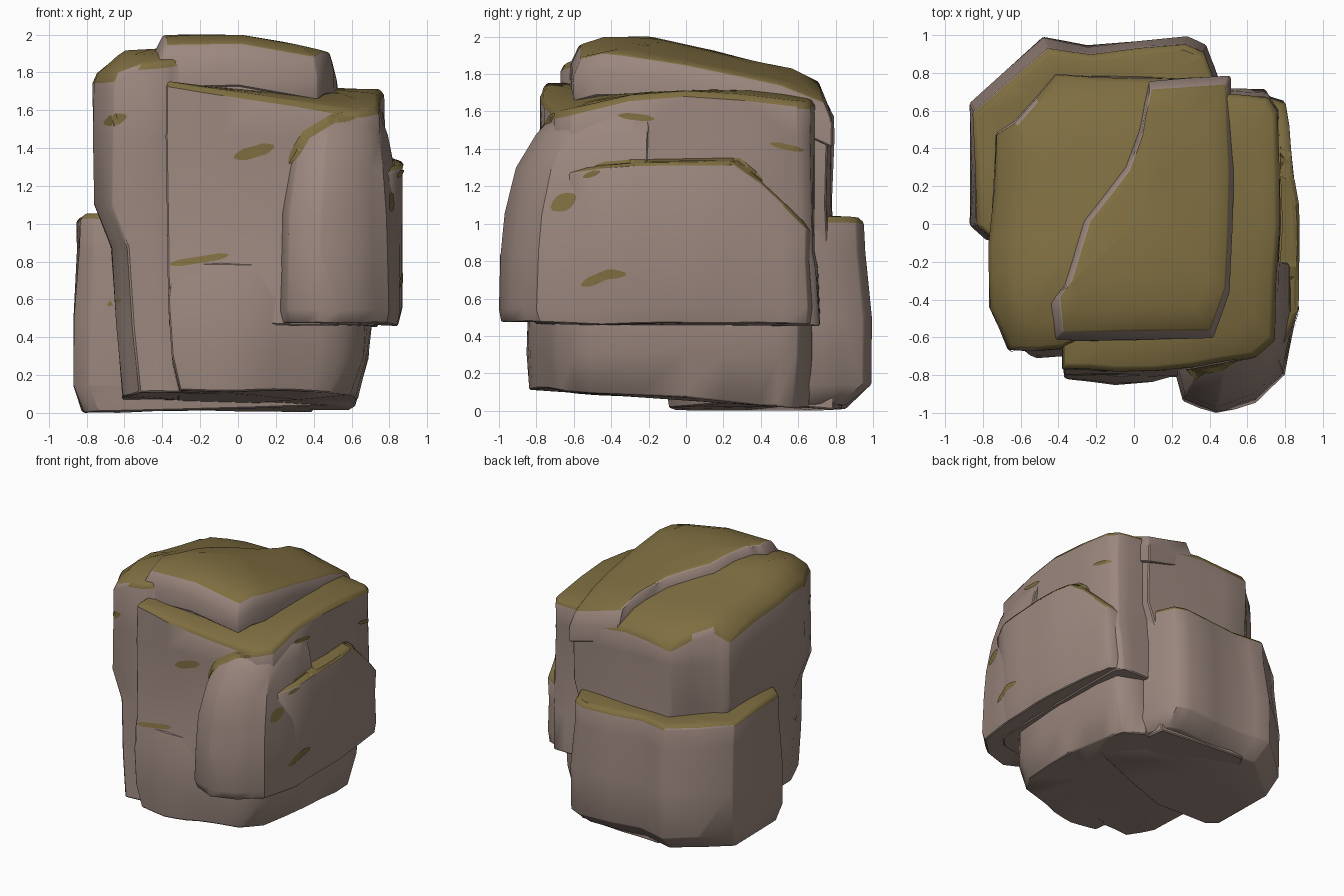
import bpy, bmesh, math
from mathutils import Vector, noise
from mathutils.bvhtree import BVHTree

if "Cube" in bpy.data.objects:
    bpy.data.objects.remove(bpy.data.objects["Cube"])


def material(name, rgb):
    m = bpy.data.materials.new(name)
    m.diffuse_color = (*rgb, 1)
    m.use_nodes = True
    m.node_tree.nodes["Principled BSDF"].inputs["Base Color"].default_value = m.diffuse_color
    return m


STONE = material("warm_grey_stone", (0.33, 0.245, 0.21))
MOSS = material("olive_moss", (0.21, 0.155, 0.052))
trees = []


def add_object(name, bm, mats):
    me = bpy.data.meshes.new(name)
    bm.to_mesh(me)
    for m in mats:
        me.materials.append(m)
    ob = bpy.data.objects.new(name, me)
    bpy.context.collection.objects.link(ob)


def chunk(name, outline, levels, top, bottom, centre=(0, 0), cap=0.97,
          lip=0.03, moss_slope=0.5, rough=0.02, bare_left=False):
    """Rock mass: an outline scaled per level (z, sx, sy), with a shaped top cap."""
    pts = []
    for i, a in enumerate(outline):
        b = outline[(i + 1) % len(outline)]
        pts += [a, ((a[0] + b[0]) / 2, (a[1] + b[1]) / 2)]
    bm = bmesh.new()

    def vert(x, y, z):
        p = Vector((x, y, z))
        p += noise.noise_vector(p * 2.3) * rough
        p = Vector((max(-.87, min(.87, p.x)), max(-1, min(1, p.y)), max(0, min(2, p.z))))
        return bm.verts.new(p)

    def ring(sx, sy, zf):
        out = []
        for x, y in pts:
            px = centre[0] + (x - centre[0]) * sx
            py = centre[1] + (y - centre[1]) * sy
            out.append(vert(px, py, zf(px, py)))
        return out

    rings = []
    for i, (z, sx, sy) in enumerate(levels):
        rings.append(ring(sx, sy, bottom if i == 0 else (lambda x, y, z=z: z)))
    sx, sy = levels[-1][1:]
    if lip:
        rings.append(ring(sx, sy, lambda x, y: top(x, y) - lip))
    cx = sum(p[0] for p in pts) / len(pts)
    cy = sum(p[1] for p in pts) / len(pts)
    for s in (1, 0.8, 0.55, 0.3):
        row = []
        for x, y in pts:
            px = centre[0] + (x - centre[0]) * sx * cap
            py = centre[1] + (y - centre[1]) * sy * cap
            px, py = cx + (px - cx) * s, cy + (py - cy) * s
            row.append(vert(px, py, top(px, py)))
        rings.append(row)
    n = len(pts)
    for lo, hi in zip(rings, rings[1:]):
        for i in range(n):
            j = (i + 1) % n
            bm.faces.new((lo[i], lo[j], hi[j], hi[i]))
    for r, zf in ((rings[0], bottom), (rings[-1], top)):
        c = vert(cx, cy, zf(cx, cy))
        for i in range(n):
            bm.faces.new((r[i], r[(i + 1) % n], c))
    bmesh.ops.recalc_face_normals(bm, faces=bm.faces)
    # worn edges
    hard = [e for e in bm.edges if e.calc_face_angle(0) > math.radians(38)]
    bmesh.ops.bevel(bm, geom=hard, offset=0.008, segments=1, affect='EDGES',
                    clamp_overlap=True)
    bm.normal_update()
    # moss on upward faces and on the lip just under the top
    for f in bm.faces:
        c, nz = f.calc_center_median(), f.normal.z
        near_top = 0 < lip < 0.09 and c.z > top(c.x, c.y) - lip - 0.005
        mossy = nz > moss_slope or (near_top and nz > -0.3)
        if bare_left and f.normal.x < -0.15 and nz < 0.93:
            mossy = False
        f.material_index = int(mossy)
        f.smooth = True
    for e in bm.edges:
        e.smooth = e.calc_face_angle(0) < math.radians(35)
    trees.append(BVHTree.FromBMesh(bm))
    add_object(name, bm, (STONE, MOSS))
    bm.free()


def patch(name, path, width, view, mat):
    """Thin painted strip projected onto the rock from the front or right."""
    to3d, d = {
        'front': (lambda a, b: Vector((a, -3, b)), Vector((0, 1, 0))),
        'right': (lambda a, b: Vector((3, a, b)), Vector((-1, 0, 0)))}[view]

    def hit(q):
        o = to3d(q.x, q.y)
        hits = [h for h in (t.ray_cast(o, d) for t in trees) if h[0] is not None]
        if not hits:
            return None
        h = min(hits, key=lambda k: k[3])
        return h[0] - d * 0.007

    path = [Vector(p) for p in path]
    pts = []
    for a, b in zip(path, path[1:]):
        k = max(2, int((b - a).length / 0.025))
        pts += [a.lerp(b, i / k) for i in range(k)]
    pts.append(path[-1])
    bm = bmesh.new()
    rows = []
    for i, p in enumerate(pts):
        t = pts[min(i + 1, len(pts) - 1)] - pts[max(i - 1, 0)]
        side = Vector((-t.y, t.x)).normalized()
        edge = min(i, len(pts) - 1 - i) + 0.5
        w = width * min(1, edge / 2) / 2
        rows.append([hit(p + side * w * s) for s in (-1, 0, 1)])
    for r, q in zip(rows, rows[1:]):
        for k in (0, 1):
            quad = [r[k], r[k + 1], q[k + 1], q[k]]
            if None in quad or max((u - v).length for u in quad for v in quad) > 0.1:
                continue
            f = bm.faces.new([bm.verts.new(v) for v in quad])
            f.normal_update()
            if f.normal.dot(d) > 0:
                f.normal_flip()
    bmesh.ops.remove_doubles(bm, verts=bm.verts, dist=0.0005)
    add_object(name, bm, (mat,))
    bm.free()


def underside(x, y):
    return 0.06 - 0.07 * y


def crown(x, y):
    return (2.0 - .22 * max(0, y + .2) - .35 * max(0, -y - .45)
            - .25 * max(0, x - .1) - .3 * max(0, y - .6))


def shoulder(x, y):
    return (crown(x, y) - .07 - .1 * max(0, -.4 - x) - .8 * max(0, -.6 - x)
            - .5 * max(0, y - .55) * max(0, .1 - x))


# Tall core with the lower mossy shoulder and the left front column
chunk("core_column",
      [(-.71, .48), (-.62, .54), (-.41, .79), (0, .78), (.48, .75), (.5, .3), (.48, -.35),
       (.41, -.57), (-.3, -.62), (-.38, -.66), (-.65, -.67), (-.75, -.45), (-.75, -.1)],
      [(0, .82, 1.06), (.45, .85, 1.04), (.88, .89, 1.01), (1.1, 1.02, 1.0), (1.45, 1.02, 1.0)],
      shoulder, underside)

# Raised crown slab, with a bare step on its left side
chunk("crown_slab",
      [(.08, .76), (.03, .5), (-.05, .3), (-.27, .02), (-.37, -.33), (-.44, -.42),
       (-.42, -.62), (.42, -.6), (.51, -.36), (.53, .3), (.51, .78)],
      [(0, 1, 1)], crown, lambda x, y: crown(x, y) - .22,
      centre=(.15, .05), cap=.93, lip=.09, rough=.012, bare_left=True)

# Front right mass with the lower ledge
chunk("right_block",
      [(-.37, -.77), (-.1, -.78), (.3, -.76), (.65, -.71), (.75, -.62), (.77, 0), (.77, .6),
       (.72, .67), (.52, .68), (0, .68), (-.37, .4)],
      [(0, .96, 1.06), (.76, .99, 1.04), (.85, 1, 1.01), (1.45, 1.0, 1.0)],
      lambda x, y: 1.74 - .04 * x - .18 * (y - .1) ** 2 * (x + .37),
      lambda x, y: .46)

# Recessed foot below the overhang
chunk("base_foot",
      [(-.36, -.83), (-.1, -.86), (.1, -.84), (.32, -.77), (.55, -.68), (.68, -.52),
       (.72, 0), (.71, .4), (.68, .6), (.5, .68), (-.36, .5)],
      [(0, .88, .97), (.3, .97, 1), (.6, 1, .99)],
      lambda x, y: .8, underside, cap=.95, lip=0, moss_slope=2)

# Overhanging bulge at the front right corner
chunk("front_bulge",
      [(.2, -.7), (.26, -.93), (.43, -1.01), (.65, -.94), (.8, -.8), (.86, -.5), (.86, -.2),
       (.2, -.2)],
      [(0, .96, .97), (.54, 1, 1), (.85, 1, .98), (1.05, .98, .95), (1.3, .88, .87),
       (1.47, .78, .76)],
      lambda x, y: 1.58, lambda x, y: .47, centre=(.55, -.2), cap=.84, lip=0,
      moss_slope=.9)

# Slab on the right side
chunk("right_plate",
      [(.8, -.62), (.87, -.45), (.87, -.1), (.86, .1), (.83, .4), (.8, .64), (.7, .67),
       (.3, .6), (.3, -.6)],
      [(0, .98, 1), (.56, 1, 1.01), (.8, 1, 1)],
      lambda x, y: 1.34 - 1.0 * max(0, y - .3) - .1 * max(0, -y - .2),
      lambda x, y: .47, lip=.02)

# Low buttress at the back and left
chunk("back_buttress",
      [(-.85, .6), (-.47, .94), (-.23, .9), (.27, .95), (.37, .91), (.45, .7), (.5, .2),
       (-.3, -.1), (-.76, -.07), (-.84, 0)],
      [(0, .96, .9), (.14, 1.03, 1.05), (.5, 1.03, 1.04), (.85, 1.0, 1.0)],
      lambda x, y: 1.05 - .02 * y, lambda x, y: max(0, .02 + .03 * x), lip=.025)

# Small moss patches: (view, width, path)
PATCHES = [
    ('front', .06, [(-.71, 1.53), (-.59, 1.57)]),
    ('front', .06, [(-.02, 1.35), (.19, 1.41)]),
    ('front', .05, [(.27, 1.32), (.36, 1.47), (.5, 1.555), (.64, 1.575)]),
    ('front', .035, [(-.36, .785), (-.2, .81), (-.05, .835)]),
    ('front', .04, [(-.69, .57), (-.62, .6)]),
    ('right', .09, [(-.72, 1.08), (-.59, 1.15)]),
    ('right', .04, [(-.55, 1.25), (-.46, 1.28)]),
    ('right', .05, [(-.56, .67), (-.42, .73), (-.32, .73)]),
    ('right', .035, [(-.36, 1.58), (-.17, 1.56)]),
    ('right', .03, [(.45, 1.43), (.63, 1.39)]),
    ('right', .035, [(-.48, 1.31), (-.3, 1.325), (.28, 1.335), (.41, 1.23)]),
]
for i, (view, w, path) in enumerate(PATCHES):
    patch(f"moss_patch_{i + 1}", path, w, view, MOSS)
